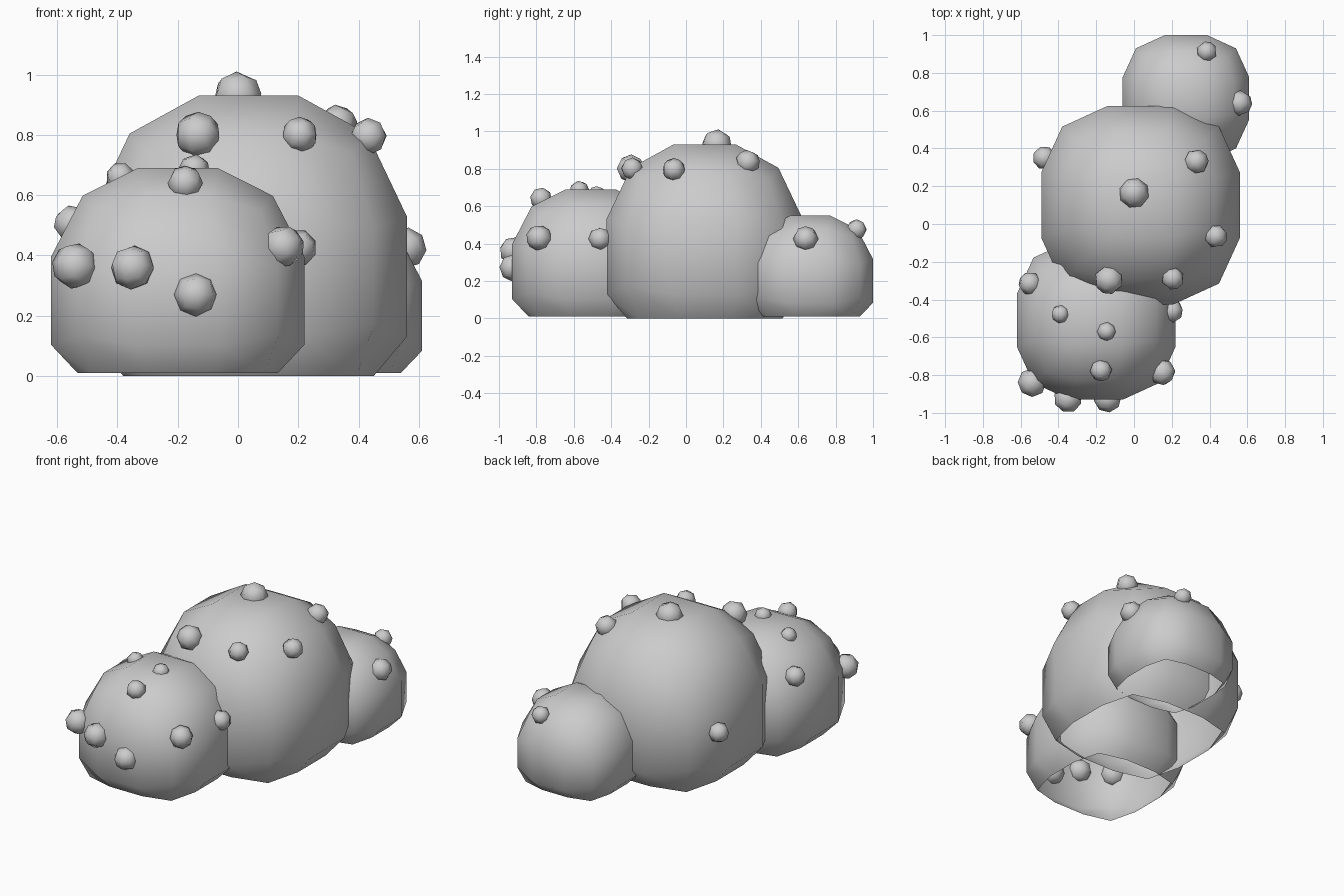
import bpy, bmesh
from mathutils import Vector

if "Cube" in bpy.data.objects:
    bpy.data.objects.remove(bpy.data.objects["Cube"])


def cube_grid(divisions):
    """Cube from -1 to 1 with each face cut into a grid."""
    bm = bmesh.new()
    bmesh.ops.create_cube(bm, size=2)
    bmesh.ops.subdivide_edges(bm, edges=bm.edges[:], cuts=divisions - 1, use_grid_fill=True)
    return bm


def finish(bm, name, location):
    for f in bm.faces:
        f.smooth = True
    mesh = bpy.data.meshes.new(name)
    bm.to_mesh(mesh)
    bm.free()
    obj = bpy.data.objects.new(name, mesh)
    obj.location = location
    bpy.context.collection.objects.link(obj)
    return obj


def bush(name, center, half_width, half_height, base):
    """Rounded dome, open underneath, with a flat rim at the base."""
    bm = cube_grid(3)
    bottom = [f for f in bm.faces if f.calc_center_median().z < -0.99]
    bmesh.ops.delete(bm, geom=bottom, context='FACES')
    for v in bm.verts:
        cube = v.co.copy()
        p = (cube.normalized() * 0.88 + cube * 0.114) / 0.91
        taper = 0.95 if cube.z > 0.9 else 1.0
        v.co = Vector((p.x * half_width * taper, p.y * half_width * taper, p.z * half_height))
        if cube.z < -0.9:
            v.co.z = base - center[2]
    finish(bm, name, center)


def berry(name, location, radius, core):
    """Small low-poly ball facing outward from its bush."""
    bm = cube_grid(2)
    for v in bm.verts:
        v.co = v.co.normalized() * radius
    obj = finish(bm, name, location)
    obj.rotation_mode = 'QUATERNION'
    obj.rotation_quaternion = (Vector(location) - Vector(core)).to_track_quat('Z', 'Y')


# Each bush: center, half width, half height, base height, berries (x, y, z, radius)
BUSHES = {
    "front_bush": ((-0.20, -0.51, 0.25), 0.42, 0.44, 0.01, [
        (-0.14, -0.925, 0.27, 0.073), (-0.35, -0.925, 0.36, 0.075),
        (-0.54, -0.84, 0.365, 0.077), (0.15, -0.785, 0.43, 0.07),
        (0.20, -0.46, 0.425, 0.062), (-0.175, -0.775, 0.64, 0.059),
        (-0.145, -0.57, 0.685, 0.051), (-0.39, -0.477, 0.66, 0.049),
        (-0.55, -0.315, 0.505, 0.062)]),
    "middle_bush": ((0.035, 0.10, 0.33), 0.525, 0.60, 0.0, [
        (0.0, 0.165, 0.93, 0.081), (-0.133, -0.295, 0.80, 0.077),
        (0.205, -0.288, 0.80, 0.06), (0.433, -0.065, 0.795, 0.062),
        (0.33, 0.33, 0.835, 0.066), (-0.475, 0.35, 0.38, 0.062)]),
    "back_bush": ((0.275, 0.665, 0.20), 0.335, 0.35, 0.01, [
        (0.385, 0.912, 0.475, 0.055), (0.558, 0.64, 0.425, 0.068)]),
}

for name, (center, half_width, half_height, base, berries) in BUSHES.items():
    bush(name, center, half_width, half_height, base)
    for i, (x, y, z, r) in enumerate(berries, 1):
        berry(f"{name}_berry_{i}", (x, y, z), r, center)
